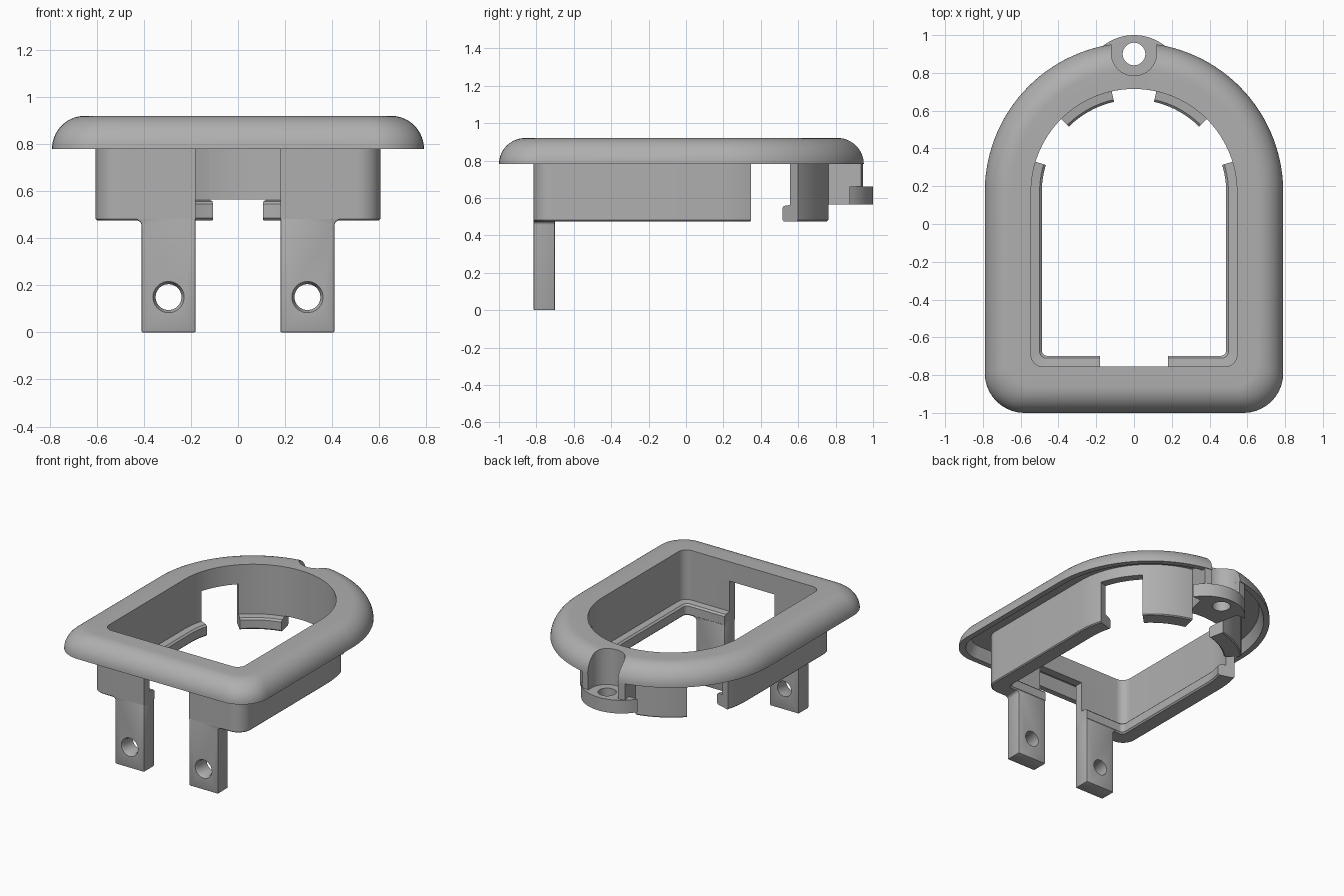
import bpy, bmesh, math
from mathutils import Vector

cube = bpy.data.objects.get("Cube")
if cube:
    bpy.data.objects.remove(cube, do_unlink=True)

grey = bpy.data.materials.new("satin grey")
grey.use_nodes = True
GREY = (0.43, 0.43, 0.43, 1)
grey.diffuse_color = GREY
grey.node_tree.nodes["Principled BSDF"].inputs["Base Color"].default_value = GREY

HALF = 0.79       # half width and radius of the arched outline
ARC_Y = 0.17      # centre of the arch
OPENING, WALL, LEDGE = 0.245, 0.185, 0.302   # insets from the outline


def finish(name, bm):
    bmesh.ops.recalc_face_normals(bm, faces=bm.faces)
    mesh = bpy.data.meshes.new(name)
    bm.to_mesh(mesh)
    bm.free()
    mesh.materials.append(grey)
    ob = bpy.data.objects.new(name, mesh)
    bpy.context.collection.objects.link(ob)
    return ob


def activate(ob):
    bpy.ops.object.select_all(action='DESELECT')
    ob.select_set(True)
    bpy.context.view_layer.objects.active = ob


def arc(cx, cy, r, a0, a1, n):
    angles = [math.radians(a0 + (a1 - a0) * i / n) for i in range(n + 1)]
    return [(cx + r * math.cos(a), cy + r * math.sin(a)) for a in angles]


def arch(d, a0, a1):
    """Part of the rear arch, inset by d."""
    return arc(0, ARC_Y, HALF - d, a0, a1, max(6, int(abs(a1 - a0) / 3)))


def half_path(d, x0, a1):
    """Front edge from x0, round the corner, along the side and up the arch."""
    r = 0.21 - 0.6 * d
    corner = arc(HALF - d - r, -1 + d + r, r, -90, 0, 10)
    return [(x0, -1 + d)] + corner + arch(d, 0, a1)


def sweep(name, path, profile, closed=False, side=1):
    """Sweep a profile of (inset, height) along path(inset)."""
    bm = bmesh.new()
    rows = [[bm.verts.new((side * x, y, z)) for x, y in path(d)] for d, z in profile]
    n, m = len(rows[0]), len(rows)
    for j in range(m):
        a, b = rows[j], rows[(j + 1) % m]
        for i in range(n if closed else n - 1):
            k = (i + 1) % n
            bm.faces.new((a[i], a[k], b[k], b[i]))
    if not closed:
        bm.faces.new([row[0] for row in rows])
        bm.faces.new([row[-1] for row in rows])
    return finish(name, bm)


def prism(name, points, lo, hi, axis='Z'):
    """Extrude an outline along Z, or an x-z outline along Y."""
    bm = bmesh.new()
    place = (lambda u, v, w: (u, v, w)) if axis == 'Z' else (lambda u, v, w: (u, w, v))
    face = bm.faces.new([bm.verts.new(place(u, v, lo)) for u, v in points])
    new = bmesh.ops.extrude_face_region(bm, geom=[face])["geom"]
    step = Vector(place(0, 0, hi - lo))
    bmesh.ops.translate(bm, vec=step, verts=[v for v in new if isinstance(v, bmesh.types.BMVert)])
    return finish(name, bm)


def cone(name, centre, r_front, r_back, depth, along_y=True):
    bm = bmesh.new()
    bmesh.ops.create_cone(bm, cap_ends=True, segments=40, radius1=r_back, radius2=r_front, depth=depth)
    ob = finish(name, bm)
    ob.location = centre
    if along_y:
        ob.rotation_euler.x = math.pi / 2
    return ob


def cut(targets, cutter):
    cutter.hide_render = True
    bpy.context.view_layer.update()
    for ob in targets:
        mod = ob.modifiers.new("cut", 'BOOLEAN')
        mod.object, mod.operation, mod.solver = cutter, 'DIFFERENCE', 'EXACT'
        activate(ob)
        bpy.ops.object.modifier_apply(modifier=mod.name)
    bpy.data.objects.remove(cutter, do_unlink=True)


def full_path(d):
    half = half_path(d, 0, 90)
    return half + [(-x, y) for x, y in half[-2:0:-1]]


# Rounded bezel, hollow underneath
dome = [(0.14 + u, 0.78 + v) for u, v in arc(0, 0, 0.14, 180, 90, 14)]
bezel = sweep("bezel", full_path, dome + [
    (OPENING, 0.92), (OPENING, 0.78), (WALL, 0.78), (WALL, 0.86),
    (0.07, 0.86), (0.04, 0.78)], closed=True)
parts = [bezel]

# Skirt walls with an inner ledge at the bottom
skirt = [(WALL, 0.785), (WALL, 0.482), (WALL + 0.007, 0.475), (LEDGE - 0.01, 0.475),
         (LEDGE, 0.485), (LEDGE, 0.545), (LEDGE - 0.012, 0.557),
         (OPENING, 0.562), (OPENING, 0.785)]
for side, label in ((1, "left"), (-1, "right")):
    parts.append(sweep(label + "_side_wall", lambda d: half_path(d, 0.18, 17), skirt, side=side))
    parts.append(sweep(label + "_rear_clip", lambda d: arch(d, 45, 77.5), skirt, side=side))

    # Mounting leg with a small fillet under the wall
    fillet = arc(0.43, 0.455, 0.02, 180, 90, 5)
    outline = [(0.18, 0.5), (0.18, 0), (0.41, 0)] + fillet + [(0.43, 0.5)]
    leg = prism(label + "_leg", [(side * x, z) for x, z in outline], -0.815, -0.70, 'Y')
    bevel = leg.modifiers.new("soft edges", 'BEVEL')
    bevel.width, bevel.segments, bevel.limit_method = 0.01, 2, 'ANGLE'
    bevel.angle_limit = math.radians(40)
    activate(leg)
    bpy.ops.object.modifier_apply(modifier=bevel.name)
    cut([leg], cone("leg_hole", (side * 0.295, -0.75, 0.15), 0.055, 0.055, 0.3))
    cut([leg], cone("leg_countersink", (side * 0.295, -0.807, 0.15), 0.07, 0.055, 0.03))
    parts.append(leg)

# Rear wall, screw boss and its protruding lip
parts.append(sweep("rear_wall", lambda d: arch(d, 77, 103),
                   [(WALL, 0.785), (WALL, 0.565), (OPENING, 0.565), (OPENING, 0.785)]))
boss = sweep("screw_boss", lambda d: arch(d, 77.5, 102.5), [
    (0.2, 0.565), (0.005, 0.565), (0.005, 0.785), (0.045, 0.785), (0.045, 0.865), (0.2, 0.865)])
lip = prism("boss_lip", arc(0, 0.735, 0.265, 32, 148, 24) + [(-0.14, 0.875), (0.14, 0.875)][:2],
            0.565, 0.66)
parts += [boss, lip]

# Screw recess and through hole
recess = prism("recess_cutter", arc(0, 0.905, 0.12, 180, 360, 32) + [(0.12, 1.2), (-0.12, 1.2)],
               0.66, 1.2)
cut([bezel, boss], recess)
cut([boss, lip], cone("screw_hole", (0, 0.9, 0.6), 0.06, 0.06, 0.5, along_y=False))

for ob in parts:
    activate(ob)
    bpy.ops.object.shade_smooth_by_angle(angle=math.radians(32))
